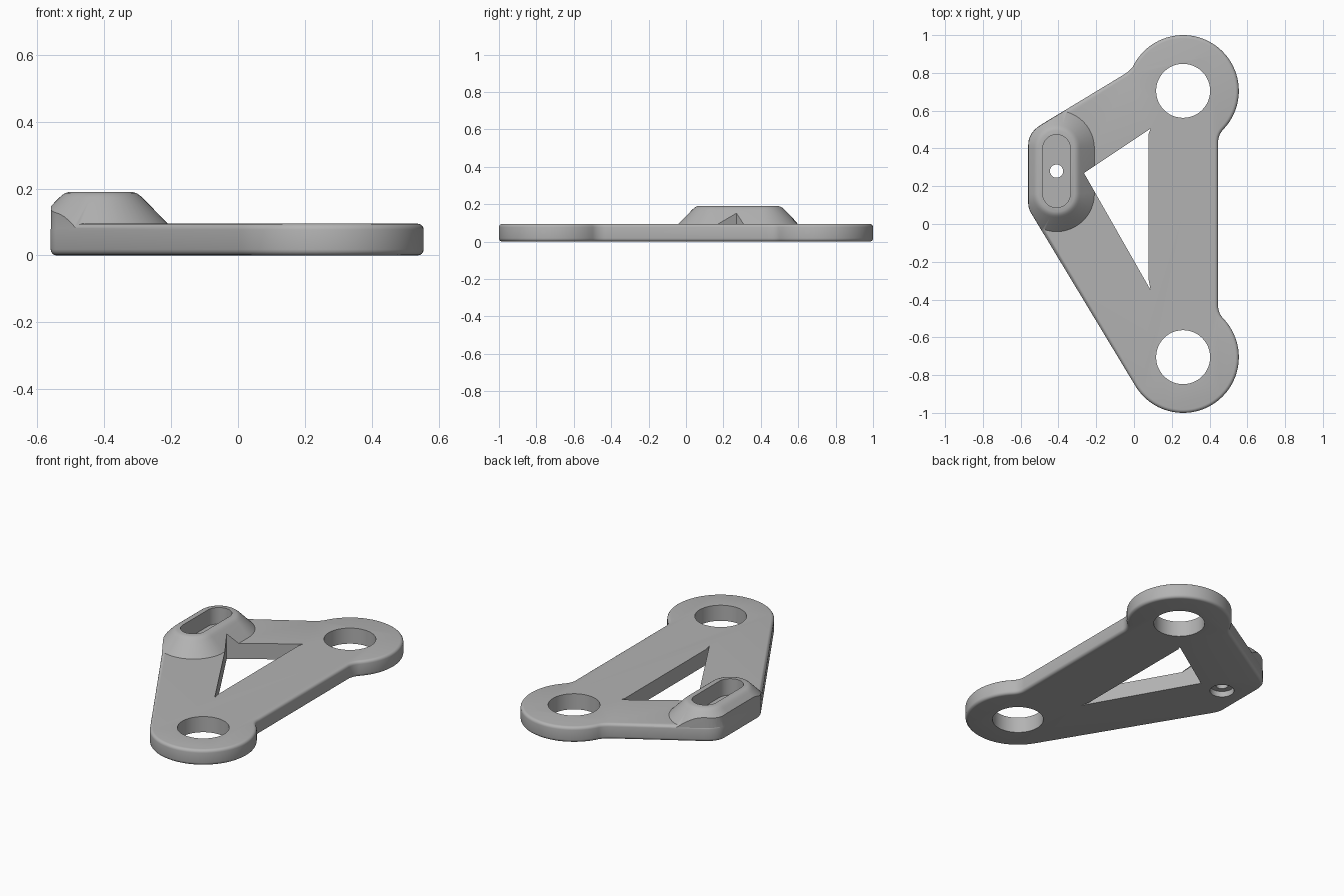
import bpy, bmesh, math

if "Cube" in bpy.data.objects:
    bpy.data.objects.remove(bpy.data.objects["Cube"])

grey = bpy.data.materials.new("plain_grey")
grey.use_nodes = True
colour = (0.45, 0.45, 0.45, 1)
grey.diffuse_color = colour
grey.node_tree.nodes["Principled BSDF"].inputs["Base Color"].default_value = colour


def arc(cx, cy, r, a, b, n=24):
    angles = [math.radians(a + (b - a) * i / n) for i in range(n + 1)]
    return [(cx + r * math.cos(t), cy + r * math.sin(t)) for t in angles]


def corner(p, c, q, n=6):
    """Rounded corner from p to q, pulled towards c."""
    ts = [i / n for i in range(n + 1)]
    return [tuple((1 - t) ** 2 * p[k] + 2 * t * (1 - t) * c[k] + t * t * q[k]
                  for k in (0, 1)) for t in ts]


def stadium(r):
    """Slot outline around the boss axis."""
    return arc(BOSS_X, 0.40, r, 0, 180) + arc(BOSS_X, 0.16, r, 180, 360)


def loft(name, rings):
    """Closed solid through (outline, height) rings of equal point count."""
    bm = bmesh.new()
    loops = [[bm.verts.new((x, y, z)) for x, y in pts] for pts, z in rings]
    n = len(loops[0])
    bm.faces.new(loops[0][::-1])
    bm.faces.new(loops[-1])
    for low, high in zip(loops, loops[1:]):
        for i in range(n):
            j = (i + 1) % n
            bm.faces.new((low[i], low[j], high[j], high[i]))
    bmesh.ops.recalc_face_normals(bm, faces=bm.faces)
    mesh = bpy.data.meshes.new(name)
    bm.to_mesh(mesh)
    bm.free()
    mesh.materials.append(grey)
    ob = bpy.data.objects.new(name, mesh)
    bpy.context.collection.objects.link(ob)
    return ob


def apply_all(ob):
    bpy.ops.object.select_all(action='DESELECT')
    ob.select_set(True)
    bpy.context.view_layer.objects.active = ob
    for m in list(ob.modifiers):
        bpy.ops.object.modifier_apply(modifier=m.name)


def boolean(ob, other, operation):
    m = ob.modifiers.new("cut", 'BOOLEAN')
    m.operation, m.object, m.solver = operation, other, 'EXACT'
    apply_all(ob)
    bpy.data.objects.remove(other)


EYE_X, EYE_Y, EYE_R = 0.26, 0.705, 0.295
BOSS_X, BOSS_Y = -0.41, 0.28
THICK, TOP = 0.095, 0.19

# Outline of the arm, counter-clockwise from the lower eye
outline = arc(EYE_X, -EYE_Y, EYE_R, 211, 403.8, 48)
neck = arc(0.545, -0.4315, 0.1, 223.8, 180, 8)[1:]
outline += neck + [(x, -y) for x, y in neck[::-1]]
outline += arc(EYE_X, EYE_Y, EYE_R, -43.8, 152, 48)
outline += corner((0, 0.8435), (-0.012, 0.818), (-0.05, 0.793))[1:]
outline += corner((-0.49, 0.527), (-0.56, 0.485), (-0.56, 0.42))
outline += corner((-0.56, 0.11), (-0.56, 0.085), (-0.545, 0.058))

# Flat plate with rounded rims
plate = loft("control_arm", [(outline, 0), (outline, THICK)])
rim = plate.modifiers.new("rim", 'BEVEL')
rim.width, rim.segments = 0.018, 4
rim.limit_method, rim.angle_limit = 'ANGLE', math.radians(70)
apply_all(plate)

# Sloping boss, trimmed to the outline
boss = loft("boss", [(stadium(r), z) for r, z in (
    (0.22, 0.075), (0.125, 0.172), (0.116, 0.180), (0.107, 0.186), (0.095, TOP))])
trim = [(x * 0.998, y * 0.998) for x, y in outline]
boolean(boss, loft("trim", [(trim, 0.03), (trim, 0.3)]), 'INTERSECT')
boolean(plate, boss, 'UNION')

# Triangular window
window = [(-0.265, 0.27), (0.088, -0.35), (0.078, -0.30), (0.078, 0.48), (0.088, 0.505)]
cutters = [loft("window", [(window, -0.1), (window, 0.3)])]

# Eye bores
for side in (-1, 1):
    bore = arc(EYE_X, side * EYE_Y, 0.143, 0, 352.5, 47)
    cutters.append(loft("bore", [(bore, -0.1), (bore, 0.3)]))

# Slot, through hole and lower counterbore in the boss
cutters.append(loft("slot", [(stadium(0.073), 0.09), (stadium(0.073), 0.3)]))
for r, z in ((0.035, 0.15), (0.068, 0.035)):
    hole = arc(BOSS_X, BOSS_Y, r, 0, 348.75, 31)
    cutters.append(loft("hole", [(hole, -0.1), (hole, z)]))
for c in cutters:
    boolean(plate, c, 'DIFFERENCE')

bpy.ops.object.select_all(action='DESELECT')
plate.select_set(True)
bpy.context.view_layer.objects.active = plate
bpy.ops.object.shade_smooth_by_angle(angle=math.radians(32))
